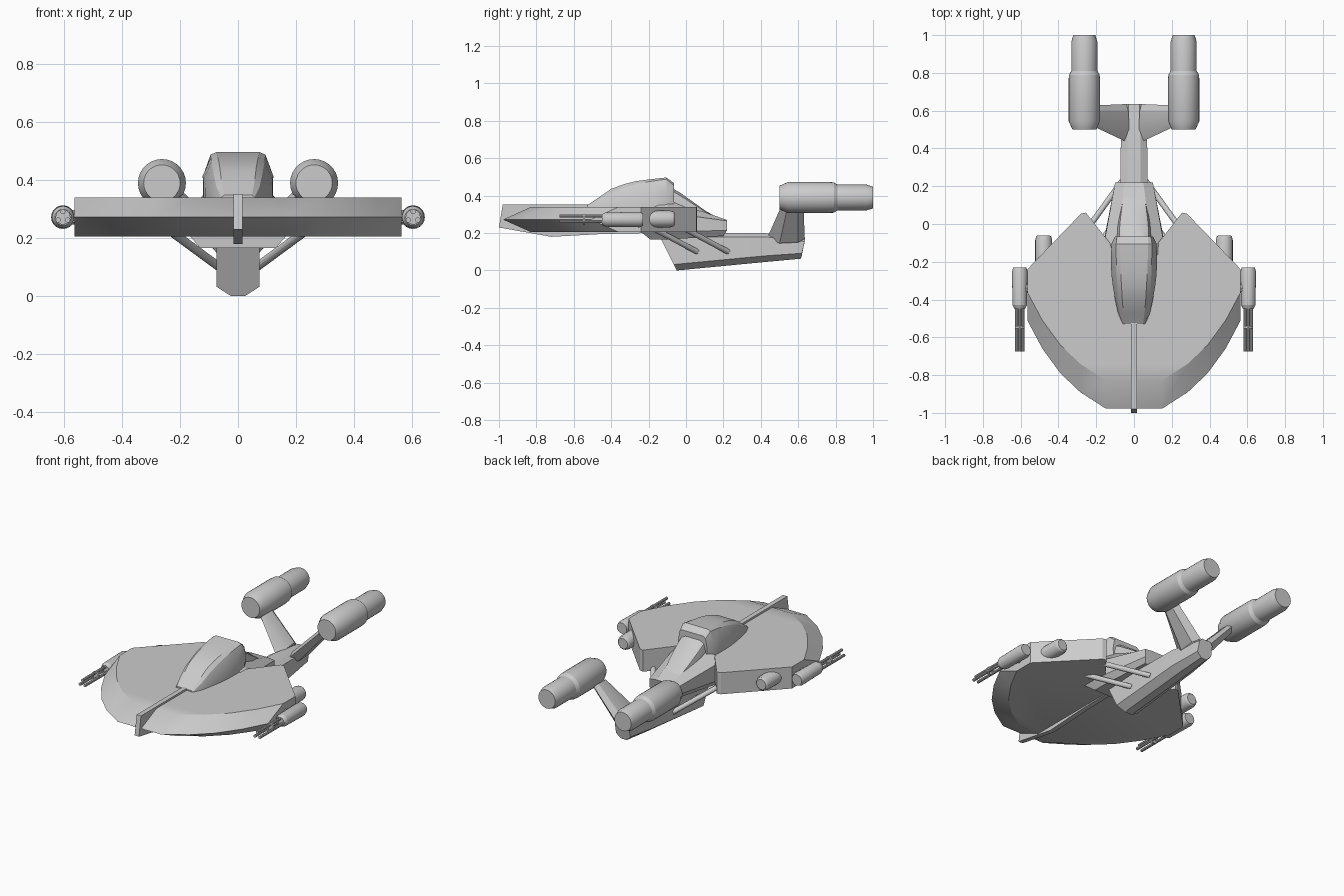
import bpy, bmesh, math
from mathutils import Vector

if "Cube" in bpy.data.objects:
    bpy.data.objects.remove(bpy.data.objects["Cube"])


def finish(name, bm):
    bmesh.ops.recalc_face_normals(bm, faces=bm.faces)
    me = bpy.data.meshes.new(name)
    bm.to_mesh(me)
    bm.free()
    ob = bpy.data.objects.new(name, me)
    bpy.context.collection.objects.link(ob)
    bpy.ops.object.select_all(action='DESELECT')
    ob.select_set(True)
    bpy.context.view_layer.objects.active = ob
    bpy.ops.object.shade_smooth_by_angle(angle=math.radians(25))
    return ob


def loft(name, rings):
    """Skin a list of equal-length closed rings and cap both ends."""
    bm = bmesh.new()
    vs = [[bm.verts.new(p) for p in r] for r in rings]
    n = len(vs[0])
    for a, b in zip(vs, vs[1:]):
        for i in range(n):
            j = (i + 1) % n
            bm.faces.new((a[i], a[j], b[j], b[i]))
    bm.faces.new(vs[0])
    bm.faces.new(vs[-1])
    return finish(name, bm)


def mirrored(half):
    """Close a right-hand half outline with its mirror image."""
    return list(half) + [(-x, y, z) for x, y, z in reversed(half)]


def lathe(name, x, z, profile, sides=24):
    """Turned part along y from (y, radius) pairs."""
    rings = []
    for y, r in profile:
        rings.append([(x + r * math.cos(2 * math.pi * i / sides), y,
                       z + r * math.sin(2 * math.pi * i / sides)) for i in range(sides)])
    return loft(name, rings)


def rod(name, a, b, r, sides=12):
    a, b = Vector(a), Vector(b)
    q = (b - a).to_track_quat('Z', 'Y')
    rings = [[p + q @ Vector((r * math.cos(2 * math.pi * i / sides),
                              r * math.sin(2 * math.pi * i / sides), 0))
              for i in range(sides)] for p in (a, b)]
    return loft(name, rings)


# main disc: bevelled curved bow, straight sides, notched stern
bow = [(.148, -.978), (.285, -.89), (.39, -.79), (.485, -.66), (.565, -.51)]
stern = [(.565, -.24), (.28, .055), (.255, .06), (.10, -.135)]


def disc_ring(z, shift):
    return mirrored([(x, y + shift, z) for x, y in bow] + [(x, y, z) for x, y in stern])


loft("main_disc", [disc_ring(.205, .15), disc_ring(.272, 0), disc_ring(.34, .15)])

# keel bar wrapping over and under the bow
keel = [(-1, .23), (-.98, .352), (-.48, .352), (-.2, .2), (-.45, .195), (-.72, .18)]
loft("keel_bar", [[(x, y, z) for y, z in keel] for x in (-.015, .015)])

# canopy: y, base width, shoulder (w, z), upper (w, z), top (w, z)
canopy = [(-.53, .062, .06, .335, .057, .342, .048, .348),
          (-.47, .085, .085, .345, .074, .375, .056, .388),
          (-.40, .10, .10, .362, .083, .415, .062, .436),
          (-.33, .112, .112, .385, .088, .442, .066, .462),
          (-.265, .118, .12, .40, .092, .462, .07, .478),
          (-.18, .12, .122, .415, .094, .478, .073, .489),
          (-.105, .116, .119, .42, .095, .488, .075, .497),
          (-.065, .095, .10, .40, .09, .455, .075, .468)]
loft("canopy", [mirrored([(wb, y, .31), (ws, y, zs), (wu, y, zu), (wt, y, zt)])
                for y, wb, ws, zs, wu, zu, wt, zt in canopy])

# sloping fairing behind the canopy
fairing = [(-.10, .09, .40, .05, .455), (-.03, .088, .36, .05, .415), (.04, .08, .32, .045, .365),
           (.11, .068, .28, .038, .315), (.18, .045, .26, .03, .272)]
loft("rear_fairing", [mirrored([(wb, y, .24), (wb, y, zs), ((wb + wt) / 2 + .008, y, (zs + zt) / 2 + .012),
                                (wt, y, zt)]) for y, wb, zs, wt, zt in fairing])

# central body under the fairing, with a sloped belly
loft("central_body", [
    mirrored([(.13, -.19, .165), (.165, -.24, .205), (.165, -.22, .30), (.10, -.2, .335)]),
    mirrored([(.13, -.10, .165), (.162, -.10, .205), (.158, -.10, .31), (.09, -.10, .38)]),
    mirrored([(.085, .20, .185), (.10, .22, .215), (.10, .22, .265), (.05, .22, .27)])])

# lower hull: raked bow, chamfered bottom, tapered tail
loft("lower_hull", [
    mirrored([(.025, -.05, 0), (.075, -.065, .032), (.075, -.14, .18), (.035, -.15, .2)]),
    mirrored([(.025, .42, .045), (.07, .42, .078), (.07, .42, .18), (.035, .42, .2)]),
    mirrored([(.02, .615, .063), (.05, .62, .092), (.047, .635, .155), (.028, .635, .175)])])

for s, side in ((1, "right"), (-1, "left")):
    # engine nacelle
    lathe(side + "_nacelle", s * .263, .39,
          [(.5, .063), (.545, .083), (.765, .083), (.79, .081), (.81, .069), (.965, .069), (1, .058)], 28)

    # swept pylon with a thin edge fore and aft
    root = [(.03, .43, .165), (.025, .50, .19), (.03, .60, .195), (.04, .635, .17),
            (.075, .60, .15), (.07, .50, .145)]
    tip = [(.20, .51, .345), (.185, .54, .355), (.185, .60, .355), (.20, .628, .345),
           (.222, .60, .325), (.222, .54, .325)]
    loft(side + "_pylon", [[(s * x, y, z) for x, y, z in r] for r in (root, tip)])

    # braces between disc and lower hull
    for k, y in (("front", -.175), ("rear", -.01)):
        rod(f"{side}_{k}_brace", (s * .235, y, .225), (s * .065, y + .235, .1), .015)

    # stern thruster
    lathe(side + "_thruster", s * .478, .275,
          [(-.24, .045), (-.085, .045), (-.067, .04), (-.06, .032)], 20)

    # gun pod with three barrels and a clamp
    gx, gz = s * .605, .272
    lathe(side + "_gun_pod", gx, gz, [(-.45, .028), (-.43, .038), (-.25, .041), (-.23, .034)], 20)
    lathe(side + "_gun_clamp", gx, gz, [(-.552, .026), (-.54, .026)], 12)
    for i in range(3):
        a = math.radians(90 + 120 * i)
        bx, bz = gx + .019 * math.cos(a), gz + .019 * math.sin(a)
        rod(f"{side}_gun_barrel_{i + 1}", (bx, -.675, bz), (bx, -.42, bz), .009, 10)
    rod(side + "_gun_mount", (s * .55, -.34, gz), (gx, -.34, gz), .025, 8)
